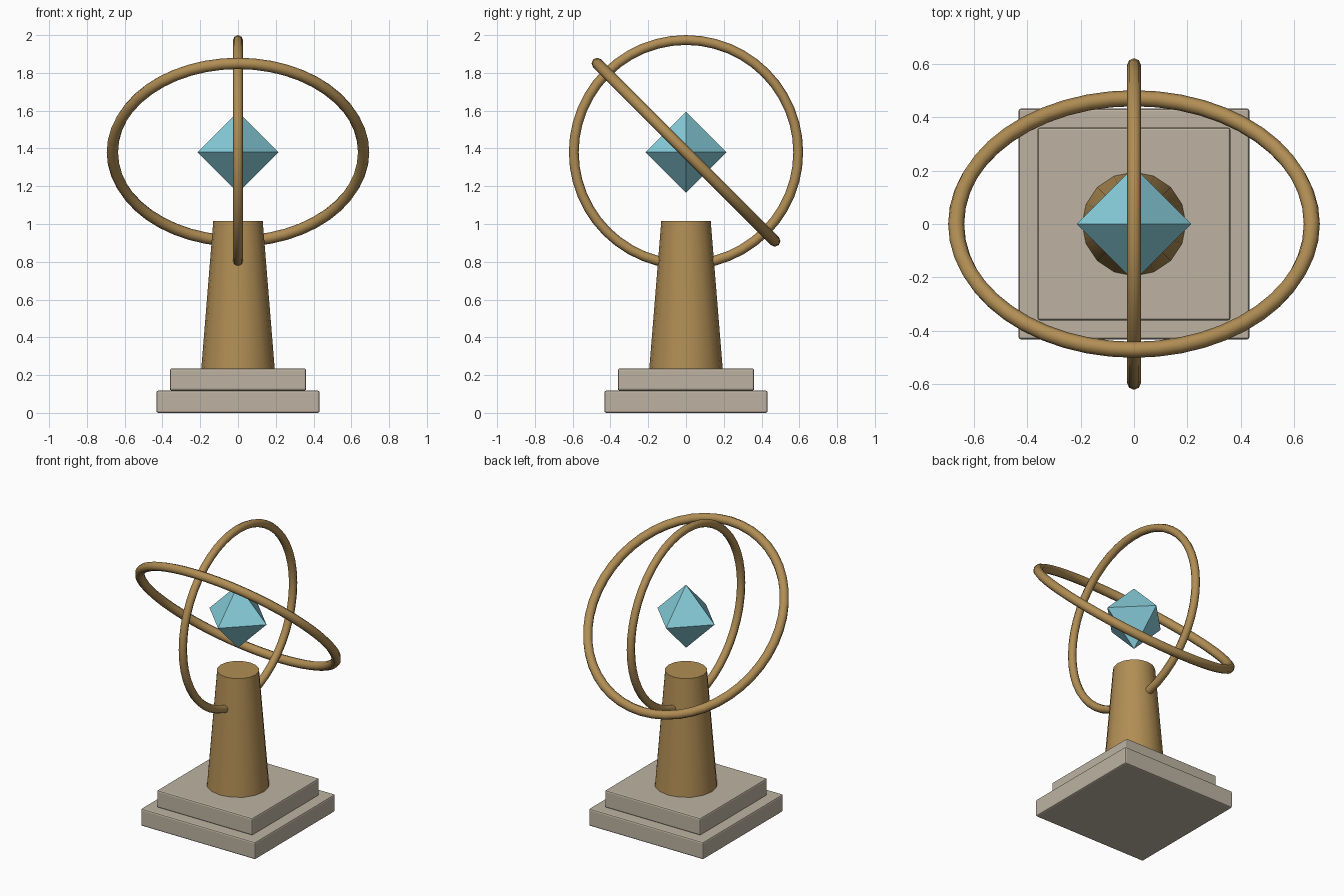
import bpy, math

if "Cube" in bpy.data.objects:
    bpy.data.objects.remove(bpy.data.objects["Cube"])

CENTRE_Z = 1.38


def material(name, rgb):
    m = bpy.data.materials.new(name)
    m.diffuse_color = (*rgb, 1.0)
    m.use_nodes = True
    m.node_tree.nodes["Principled BSDF"].inputs["Base Color"].default_value = m.diffuse_color
    return m


brass = material("brass", (0.44, 0.27, 0.09))
stone = material("pale stone", (0.51, 0.45, 0.36))
crystal = material("blue crystal", (0.24, 0.61, 0.70))


def finish(name, mat):
    ob = bpy.context.object
    ob.name = name
    ob.data.materials.append(mat)
    return ob


# Stepped plinth with softly bevelled edges
def slab(name, half, bottom, top):
    bpy.ops.mesh.primitive_cube_add(size=1, location=(0, 0, (bottom + top) / 2))
    ob = finish(name, stone)
    ob.scale = (half * 2, half * 2, top - bottom)
    bpy.ops.object.transform_apply(location=False, rotation=False, scale=True)
    bevel = ob.modifiers.new("soft edges", 'BEVEL')
    bevel.width = 0.01
    bevel.segments = 2


slab("lower_step", 0.432, 0.0, 0.118)
slab("upper_step", 0.361, 0.118, 0.235)

# Tapered column
bpy.ops.mesh.primitive_cone_add(vertices=16, radius1=0.195, radius2=0.131,
                                depth=0.79, location=(0, 0, 0.62))
finish("column", brass)
bpy.ops.object.shade_smooth_by_angle(angle=math.radians(30))


# Two crossing rings around the crystal
def ring(name, major, minor, rotation):
    bpy.ops.mesh.primitive_torus_add(major_radius=major, minor_radius=minor,
                                     major_segments=48, minor_segments=8,
                                     location=(0, 0, CENTRE_Z), rotation=rotation)
    finish(name, brass)
    bpy.ops.object.shade_smooth()


ring("upright_ring", 0.594, 0.026, (0, math.pi / 2, 0))
ring("tilted_ring", 0.665, 0.030, (-math.pi / 4, 0, 0))

# Floating eight-sided crystal: two pyramids sharing one square waist
r = 0.215
waist = [(r, 0, 0), (0, r, 0), (-r, 0, 0), (0, -r, 0)]
faces = [(i, (i + 1) % 4, 4) for i in range(4)]
faces += [((i + 1) % 4, i, 5) for i in range(4)]
mesh = bpy.data.meshes.new("crystal")
mesh.from_pydata(waist + [(0, 0, r), (0, 0, -r)], [], faces)
mesh.materials.append(crystal)
gem = bpy.data.objects.new("crystal", mesh)
gem.location.z = CENTRE_Z
bpy.context.collection.objects.link(gem)
